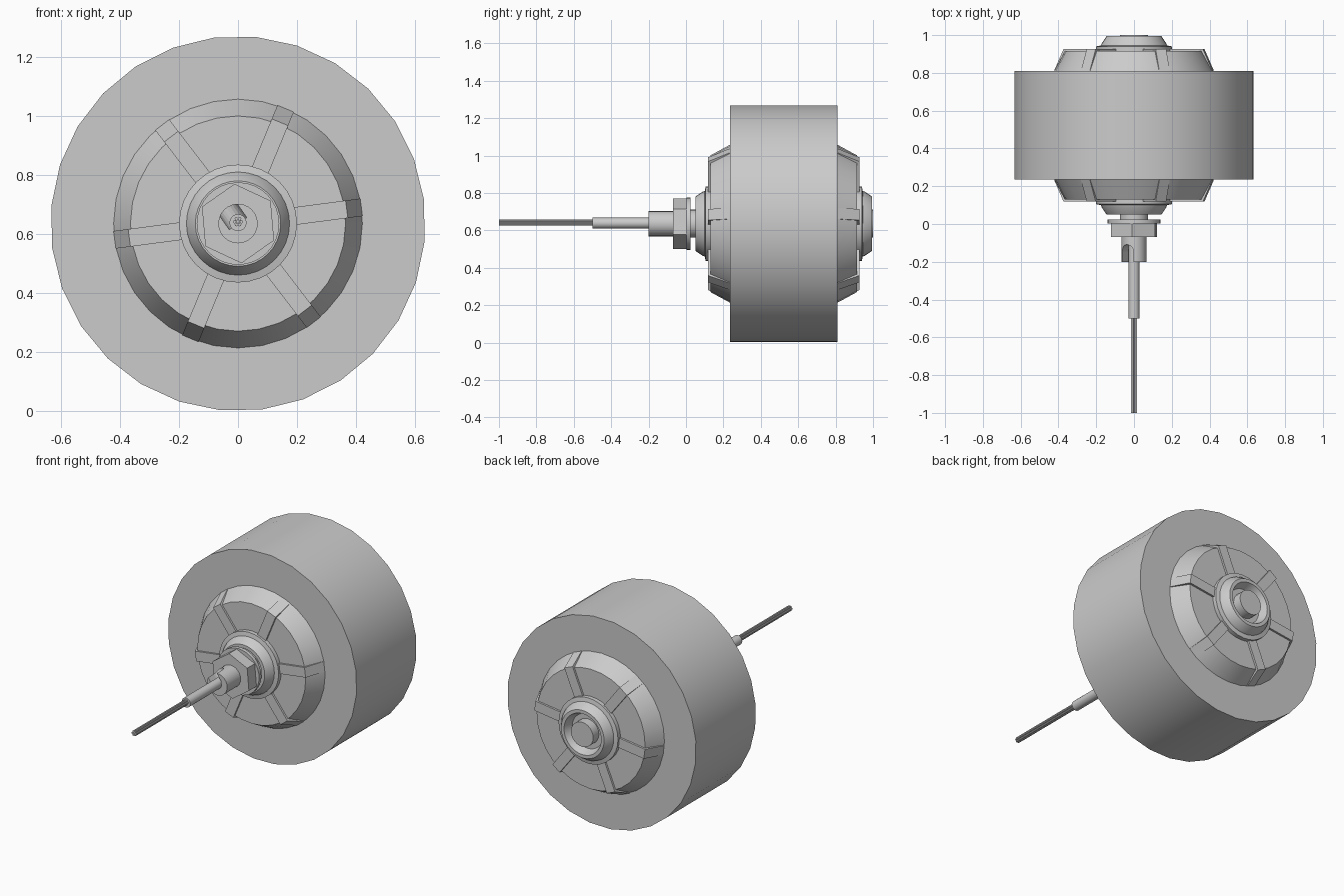
import bpy, bmesh, math
from mathutils import Matrix, Vector

if "Cube" in bpy.data.objects:
    bpy.data.objects.remove(bpy.data.objects["Cube"], do_unlink=True)

MID_Y, AXLE_Z = 0.5225, 0.636      # wheel centre, every part's origin

grey = bpy.data.materials.new("plain_grey")
grey.use_nodes = True
colour = (0.6, 0.6, 0.6, 1)
grey.diffuse_color = colour
grey.node_tree.nodes["Principled BSDF"].inputs["Base Color"].default_value = colour


def finish(name, bm, mirrored=False, smooth=True):
    bmesh.ops.remove_doubles(bm, verts=bm.verts, dist=0.0002)
    bmesh.ops.recalc_face_normals(bm, faces=bm.faces)
    mesh = bpy.data.meshes.new(name)
    bm.to_mesh(mesh)
    bm.free()
    mesh.materials.append(grey)
    ob = bpy.data.objects.new(name, mesh)
    ob.location = (0, MID_Y, AXLE_Z)
    bpy.context.collection.objects.link(ob)
    if mirrored:
        mod = ob.modifiers.new("other_side", 'MIRROR')
        mod.use_axis = (False, True, False)
        mod.use_mirror_merge = False
    if smooth:
        bpy.ops.object.select_all(action='DESELECT')
        ob.select_set(True)
        bpy.context.view_layer.objects.active = ob
        bpy.ops.object.shade_smooth_by_angle(angle=math.radians(20))
    return ob


def lathe(name, profile, sides, closed=False, turn=0, offset=(0, 0), **options):
    """Spin (radius, y) points around the axle."""
    bm = bmesh.new()
    spin = Matrix.Rotation(math.radians(turn), 3, 'Y')
    points = [bm.verts.new(spin @ Vector((0, y - MID_Y, r))) for r, y in profile]
    pairs = list(zip(points, points[1:]))
    if closed:
        pairs.append((points[-1], points[0]))
    edges = [bm.edges.new(p) for p in pairs]
    bmesh.ops.spin(bm, geom=points + edges, cent=(0, 0, 0), axis=(0, 1, 0),
                   angle=math.tau, steps=sides)
    bmesh.ops.translate(bm, verts=bm.verts, vec=(offset[0], 0, offset[1]))
    return finish(name, bm, **options)


def rod(name, radius, y0, y1, sides, **options):
    return lathe(name, [(0, y0), (radius, y0), (radius, y1), (0, y1)], sides, **options)


# Tyre
lathe("tyre", [(0.4, 0.235), (0.636, 0.235), (0.636, 0.81), (0.4, 0.81)],
      28, closed=True, turn=180 / 28 - 1)

# Hub drum with sloped rims on both sides
lathe("hub", [(0.1, 0.13), (0.365, 0.13), (0.422, 0.235), (0.41, 0.26)],
      32, mirrored=True)

# Collar ring around the axle, with an open bore
lathe("collar", [(0.2, 0.14), (0.2, 0.105), (0.175, 0.1), (0.172, 0.09), (0.145, 0.05),
                 (0.125, 0.05), (0.105, 0.1), (0.06, 0.1)], 32, mirrored=True)

# Six raised spokes on each face
bm = bmesh.new()
section = [(0.17, 0.16), (0.17, 0.118), (0.372, 0.118), (0.422, 0.232), (0.38, 0.25)]
for i in range(6):
    spin = Matrix.Rotation(math.radians(22.5 + 60 * i), 3, 'Y')
    ends = [[bm.verts.new(spin @ Vector((x, y - MID_Y, r))) for r, y in section]
            for x in (-0.03, 0.03)]
    bm.faces.new(ends[0])
    bm.faces.new(ends[1])
    for k in range(len(section)):
        n = (k + 1) % len(section)
        bm.faces.new((ends[0][k], ends[0][n], ends[1][n], ends[1][k]))
finish("spokes", bm, mirrored=True, smooth=False)

# Axle, washer and hex nut
rod("axle", 0.075, 0.01, 1.0, 24)
rod("washer", 0.14, 0.003, 0.025, 32)
rod("hex_nut", 0.135, -0.07, 0.005, 6, turn=-5, smooth=False)

# Threaded stub with a rounded cable slot on its upper side
stub = rod("axle_stub", 0.067, -0.2, 0.0, 24)
bm = bmesh.new()
along = [(-0.036, -0.22), (0.036, -0.22)]
along += [(0.036 * math.cos(a), -0.145 + 0.036 * math.sin(a))
          for a in (math.pi * k / 10 for k in range(11))]
bottom = [bm.verts.new((x, y - MID_Y, 0)) for x, y in along]
face = bm.faces.new(bottom)
out = bmesh.ops.extrude_face_region(bm, geom=[face])
bmesh.ops.translate(bm, vec=(0, 0, 0.1),
                    verts=[v for v in out["geom"] if isinstance(v, bmesh.types.BMVert)])
bmesh.ops.rotate(bm, verts=bm.verts, cent=(0, 0, 0),
                 matrix=Matrix.Rotation(math.radians(-35), 3, 'Y'))
cutter = finish("slot_cutter", bm, smooth=False)
cutter.hide_render = True
cutter.hide_viewport = True
cut = stub.modifiers.new("slot", 'BOOLEAN')
cut.operation = 'DIFFERENCE'
cut.object = cutter
cut.solver = 'EXACT'

# Cable sleeve and its bundle of bare wires
rod("cable_sleeve", 0.029, -0.5, -0.1, 20, offset=(0, 0.003))
rod("core_wire", 0.0058, -1.0, -0.45, 8, offset=(0, 0.006))
for i in range(6):
    a = math.tau * i / 6
    rod("outer_wire_%d" % (i + 1), 0.0058, -1.0, -0.45, 8,
        offset=(0.0112 * math.cos(a), 0.006 + 0.0112 * math.sin(a)))
